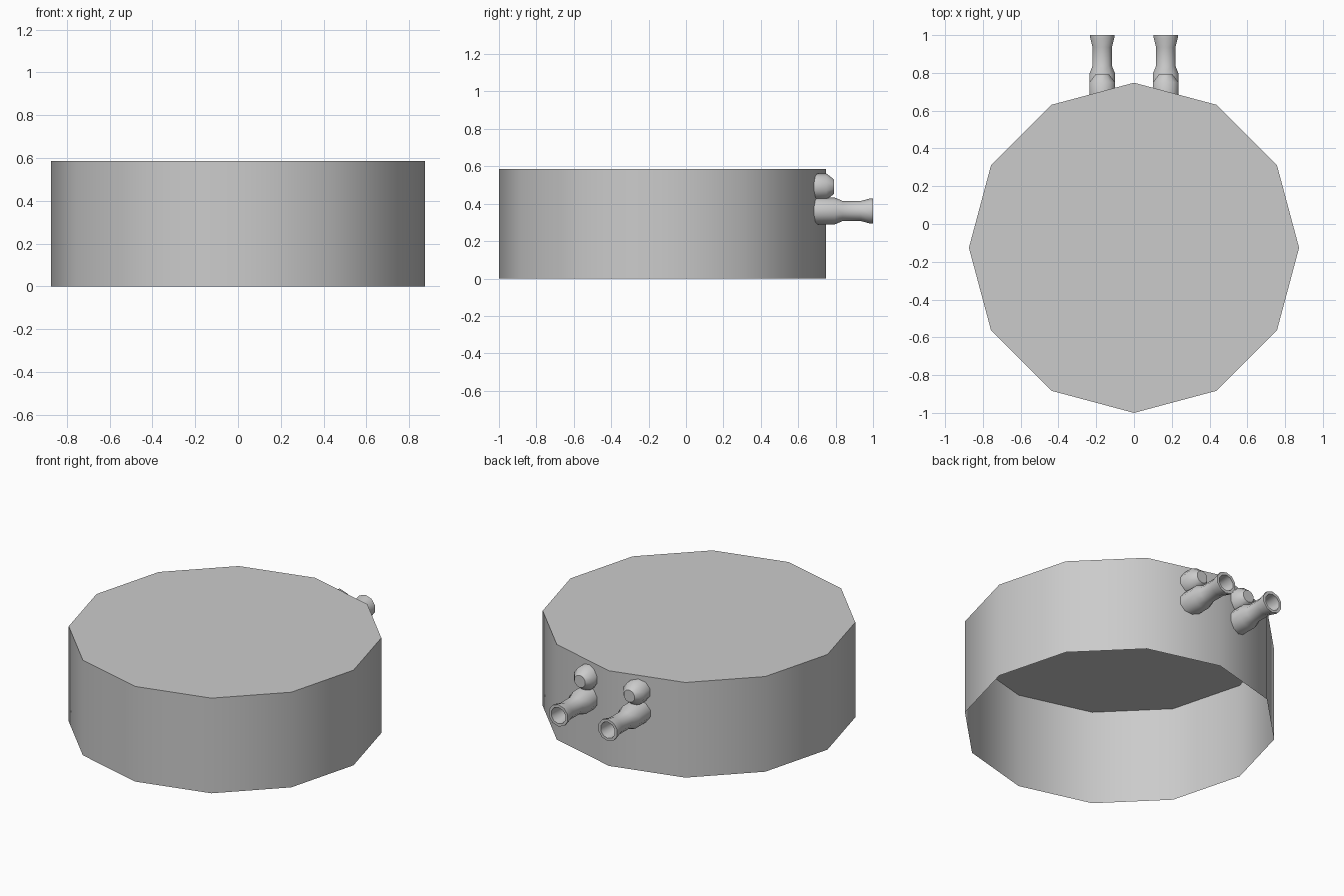
import bpy, bmesh
from math import sin, cos, pi, radians

if "Cube" in bpy.data.objects:
    bpy.data.objects.remove(bpy.data.objects["Cube"])


def lathe(name, profile, sides, place, cap_start=False, cap_end=False):
    """Sweep (radius, height) points round an axis; place maps (a, b, h) to xyz."""
    bm = bmesh.new()
    rings = []
    for r, h in profile:
        rings.append([bm.verts.new(place(r * cos(2 * pi * i / sides),
                                         r * sin(2 * pi * i / sides), h))
                      for i in range(sides)])
    for lo, hi in zip(rings, rings[1:]):
        for i in range(sides):
            j = (i + 1) % sides
            bm.faces.new((lo[i], lo[j], hi[j], hi[i]))
    if cap_start:
        bm.faces.new(rings[0][::-1])
    if cap_end:
        bm.faces.new(rings[-1])
    mesh = bpy.data.meshes.new(name)
    bm.to_mesh(mesh)
    bm.free()
    obj = bpy.data.objects.new(name, mesh)
    bpy.context.collection.objects.link(obj)
    bpy.ops.object.select_all(action='DESELECT')
    obj.select_set(True)
    bpy.context.view_layer.objects.active = obj
    bpy.ops.object.shade_smooth_by_angle(angle=radians(38))
    return obj


# Twelve-sided drum: single-skin wall, closed top, open bottom
lathe("drum", [(0.874, 0), (0.874, 0.585)], 12,
      lambda a, b, h: (a, b - 0.126, h), cap_end=True)

# Hose pipe: collar, neck, flared lip, then back into a blind bore
PIPE = [(0.072, 0.68), (0.072, 0.795), (0.054, 0.837), (0.054, 0.935),
        (0.067, 0.985), (0.067, 1.0), (0.05, 1.0), (0.042, 0.90)]
# Chamfered knob above each pipe
KNOB = [(0.071, 0.68), (0.071, 0.75), (0.038, 0.792)]

for side, x in (("left", -0.168), ("right", 0.168)):
    for part, profile, z in (("pipe", PIPE, 0.361), ("knob", KNOB, 0.491)):
        lathe(f"{side}_{part}", profile, 10,
              lambda a, b, h, x=x, z=z: (x + b, h, z + a), cap_end=True)
